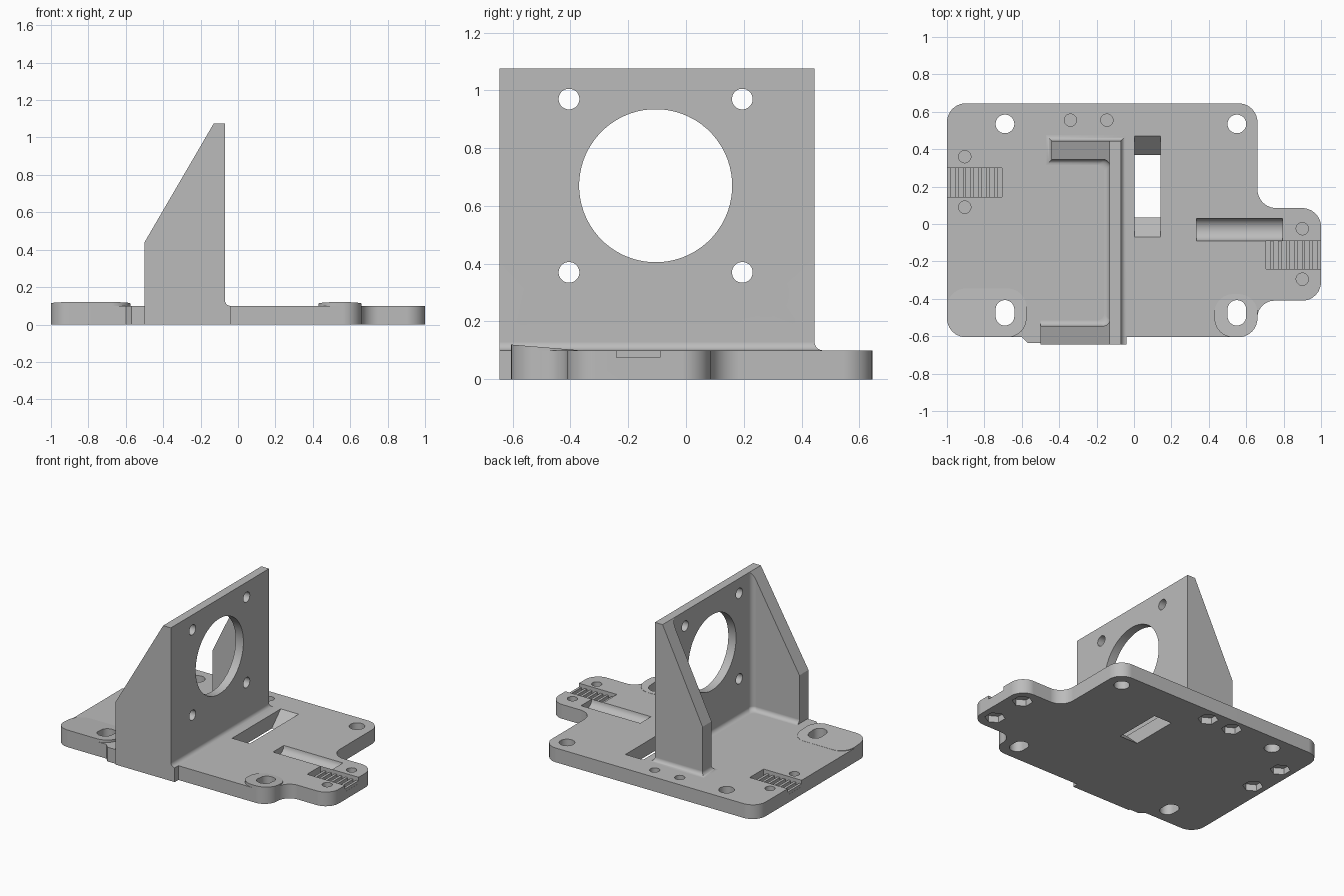
import bpy, bmesh, math
from mathutils import Vector

if "Cube" in bpy.data.objects:
    bpy.data.objects.remove(bpy.data.objects["Cube"])

GREY = (0.5, 0.5, 0.5, 1)
grey = bpy.data.materials.new("matte grey")
grey.use_nodes = True
grey.diffuse_color = GREY
grey.node_tree.nodes["Principled BSDF"].inputs["Base Color"].default_value = GREY


def rounded(points, n=8):
    """Outline from (x, y, radius) corners."""
    out = []
    for i, (x, y, r) in enumerate(points):
        p = Vector((x, y))
        if r == 0:
            out.append(p)
            continue
        a = (Vector(points[i - 1][:2]) - p).normalized()
        b = (Vector(points[(i + 1) % len(points)][:2]) - p).normalized()
        half = a.angle(b) / 2
        c = p + (a + b).normalized() * (r / math.sin(half))
        start, end = p + a * r / math.tan(half) - c, p + b * r / math.tan(half) - c
        out += [c + start.lerp(end, k / n).normalized() * r for k in range(n + 1)]
    return out


def loft(name, rings):
    """Closed solid through rings of equal point count."""
    bm = bmesh.new()
    loops = [[bm.verts.new(p) for p in ring] for ring in rings]
    n = len(loops[0])
    for low, high in zip(loops, loops[1:]):
        for i in range(n):
            j = (i + 1) % n
            bm.faces.new((low[i], low[j], high[j], high[i]))
    bm.faces.new(loops[0][::-1])
    bm.faces.new(loops[-1])
    bmesh.ops.recalc_face_normals(bm, faces=bm.faces)
    mesh = bpy.data.meshes.new(name)
    bm.to_mesh(mesh)
    bm.free()
    mesh.materials.append(grey)
    obj = bpy.data.objects.new(name, mesh)
    bpy.context.collection.objects.link(obj)
    return obj


def prism(name, outline, axis, a, b):
    place = {"x": lambda u, v, t: (t, u, v),
             "y": lambda u, v, t: (u, t, v),
             "z": lambda u, v, t: (u, v, t)}[axis]
    return loft(name, [[place(u, v, t) for u, v in outline] for t in (a, b)])


def disc(x, y, r, n=32, stretch=0.0):
    """Circle, or an upright capsule when stretched."""
    pts = []
    for k in range(n):
        t = 2 * math.pi * (k + 0.5) / n
        pts.append((x + r * math.cos(t),
                    y + r * math.sin(t) + math.copysign(stretch, math.sin(t))))
    return pts


def cut(obj, cutters):
    bpy.context.view_layer.objects.active = obj
    for c in cutters:
        c.hide_render = True
        mod = obj.modifiers.new("cut", "BOOLEAN")
        mod.operation, mod.solver, mod.object = "DIFFERENCE", "EXACT", c
        bpy.ops.object.modifier_apply(modifier=mod.name)
        bpy.data.objects.remove(c)


def finish(obj):
    bpy.ops.object.select_all(action="DESELECT")
    obj.select_set(True)
    bpy.context.view_layer.objects.active = obj
    bpy.ops.object.shade_smooth_by_angle(angle=math.radians(25))
    mod = obj.modifiers.new("even normals", "WEIGHTED_NORMAL")
    mod.keep_sharp = True


T = 0.10  # plate thickness

# Base plate with side ear
base = prism("base_plate", rounded([
    (-1, -.605, .1), (-.6, -.605, 0), (-.57, -.635, 0), (-.05, -.635, 0),
    (-.04, -.605, 0), (.66, -.605, .1), (.66, -.41, .09), (1, -.41, .1),
    (1, .085, .1), (.66, .085, .1), (.66, .645, .1), (-1, .645, .1)]), "z", 0, T)

cutters = []
# Mounting holes and slots
for x in (-.69, .55):
    cutters.append(prism("hole", disc(x, .535, .05), "z", -.1, .2))
    cutters.append(prism("slot", disc(x, -.475, .05, stretch=.018), "z", -.1, .2))

# Clamp screw holes with nut pockets underneath
for x, y in ((-.905, .36), (-.905, .09), (.9, -.025), (.9, -.295),
             (-.34, .555), (-.145, .555)):
    cutters.append(prism("screw_hole", disc(x, y, .033, 24), "z", .055, .2))
    cutters.append(prism("nut_pocket", disc(x, y, .065, 6), "z", -.1, .045))

# Belt window with sloped ends
cutters.append(prism("window", [(-.07, .12), (-.07, T), (.035, 0), (.035, -.02),
                                (.37, -.02), (.37, 0), (.47, T), (.47, .12)],
                     "x", .003, .142))

# Rounded trough
arc = [(-.03 + .06 * math.cos(t), T + .05 * math.sin(t))
       for t in (math.pi * (1 + k / 12) for k in range(13))]
cutters.append(prism("trough", arc + [(.03, .15), (-.09, .15)], "x", .335, .795))

# Toothed belt clamps on both sides
for side, y0, y1 in ((1, -.24, -.09), (-1, .145, .30)):
    comb, x = [(.705, .15)], .705
    for k in range(7):
        comb += [(x, .055), (x + .024, .055), (x + .024, .075), (x + .042, .075)]
        x += .042
    comb += [(x, .055), (1.02, .055), (1.02, .15)]
    cutters.append(prism("teeth", [(side * u, v) for u, v in comb], "y", y0, y1))
cut(base, cutters)


# Sloping raised pads around the front slots
def pad(name, x0, x1, y1, hole_x):
    outline = rounded([(x0, -.605, .1), (x1, -.605, .1), (x1, y1, .1), (x0, y1, .1)])
    top = [(x, y, .12 - .019 * (y + .605) / (y1 + .605)) for x, y in outline]
    obj = loft(name, [[(x, y, .02) for x, y in outline], top])
    cut(obj, [prism("slot", disc(hole_x, -.475, .05, stretch=.018), "z", -.1, .2)])
    return obj


pads = [pad("right_pad", -1, -.575, -.345, -.69), pad("left_pad", .43, .66, -.375, .55)]


# Motor bracket: U-shaped plan flaring into a fillet at the plate
def plan(d, z):
    corners = [(-.5, -.645, 0), (-.07 + d, -.645, 0), (-.07 + d, .445 + d, 0),
               (-.44 - d, .445 + d, 0), (-.44 - d, .345 - d, 0),
               (-.13 - d, .345 - d, .035), (-.13 - d, -.545 + d, .035),
               (-.5, -.545 + d, 0)]
    return [(p.x, p.y, z) for p in rounded(corners)]


R = .03
rings = [plan(R, 0)]
for k in range(9):
    t = math.pi / 2 * k / 8
    rings.append(plan(R * (1 - math.sin(t)), T + R * (1 - math.cos(t))))
rings.append(plan(0, 1.075))
bracket = loft("motor_bracket", rings)

# Sloped gussets, motor opening and screw holes
cutters = [
    prism("front_slope", [(-.6, .268), (-.1, 1.126), (-.1, 1.3), (-.6, 1.3)], "y", -.8, -.2),
    prism("back_slope", [(-.6, .112), (-.1, 1.136), (-.1, 1.3), (-.6, 1.3)], "y", .1, .8),
    prism("opening", disc(-.105, .67, .265, 64), "x", -.3, .2)]
for y in (-.405, .195):
    for z in (.37, .97):
        cutters.append(prism("bolt_hole", disc(y, z, .036, 24), "x", -.22, .2))
cut(bracket, cutters)

for part in [base, bracket] + pads:
    finish(part)
